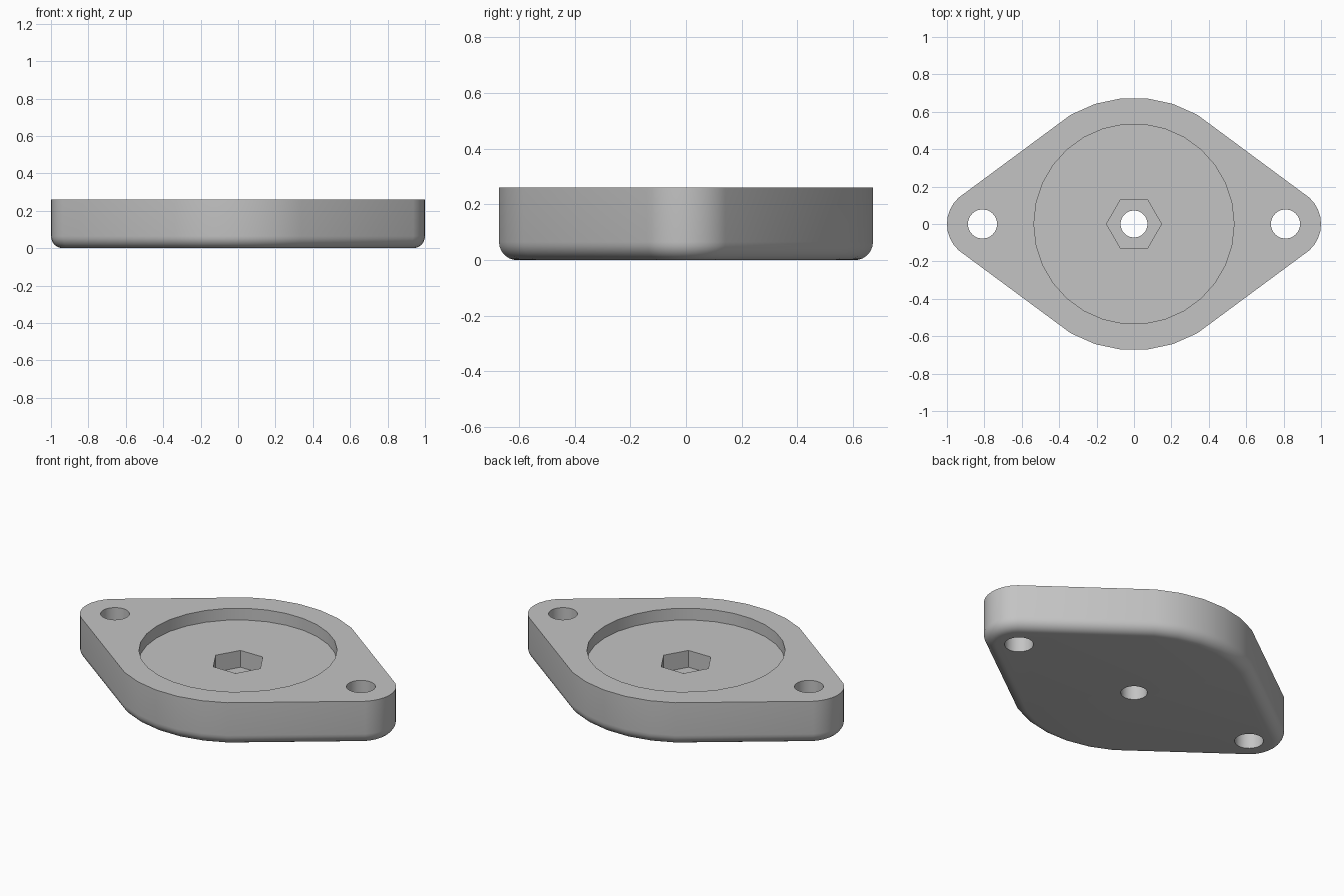
import bpy, bmesh, math

cube = bpy.data.objects.get("Cube")
if cube:
    bpy.data.objects.remove(cube, do_unlink=True)

HEIGHT, FILLET = 0.26, 0.065
CENTRE_R, LUG_R, LUG_X = 0.675, 0.19, 0.81

grey = bpy.data.materials.new("plain grey")
grey.use_nodes = True
colour = (0.55, 0.55, 0.55, 1)
grey.diffuse_color = colour
grey.node_tree.nodes["Principled BSDF"].inputs["Base Color"].default_value = colour


def loft(name, rings):
    """Closed solid through a stack of (points, z) rings, listed upwards."""
    bm = bmesh.new()
    loops = [[bm.verts.new((x, y, z)) for x, y in pts] for pts, z in rings]
    n = len(loops[0])
    for low, high in zip(loops, loops[1:]):
        for i in range(n):
            j = (i + 1) % n
            bm.faces.new((low[i], low[j], high[j], high[i]))
    bm.faces.new(loops[0][::-1])
    bm.faces.new(loops[-1])
    bmesh.ops.recalc_face_normals(bm, faces=bm.faces)
    mesh = bpy.data.meshes.new(name)
    bm.to_mesh(mesh)
    bm.free()
    mesh.materials.append(grey)
    obj = bpy.data.objects.new(name, mesh)
    bpy.context.collection.objects.link(obj)
    return obj


def arc(cx, radius, first, last, step=12):
    return [(cx + radius * math.cos(math.radians(a)), radius * math.sin(math.radians(a)))
            for a in range(first, last + 1, step)]


def outline(inset):
    """Round centre blended by straight sides into two small lugs."""
    big, small = CENTRE_R - inset, LUG_R - inset
    return (arc(LUG_X, small, -48, 48) + arc(0, big, 60, 120)
            + arc(-LUG_X, small, 132, 228) + arc(0, big, 240, 300))


# Flange body with a rounded lower edge
rings = []
for k in range(8):
    t = math.radians(90 * k / 7)
    rings.append((outline(FILLET * (1 - math.sin(t))), FILLET * (1 - math.cos(t))))
rings.append((outline(0), HEIGHT))
body = loft("flange_plate", rings)


# Recess, nut pocket and through holes
def cut(name, cx, radius, sides, bottom):
    step = 360 // sides
    pts = arc(cx, radius, 0, 360 - step, step)
    cutter = loft(name, [(pts, bottom), (pts, HEIGHT + 0.1)])
    cutter.hide_render = True
    mod = body.modifiers.new(name, "BOOLEAN")
    mod.operation = "DIFFERENCE"
    mod.solver = "EXACT"
    mod.object = cutter
    bpy.context.view_layer.objects.active = body
    bpy.ops.object.modifier_apply(modifier=name)
    bpy.data.objects.remove(cutter, do_unlink=True)


cut("round_recess", 0, 0.535, 30, 0.19)
cut("hex_pocket", 0, 0.147, 6, 0.09)
cut("centre_hole", 0, 0.072, 30, -0.1)
for side in (-1, 1):
    cut("lug_hole", side * LUG_X, 0.078, 30, -0.1)

# Smooth the curved walls, keep the rims sharp
bpy.ops.object.select_all(action="DESELECT")
body.select_set(True)
bpy.context.view_layer.objects.active = body
bpy.ops.object.shade_smooth_by_angle(angle=math.radians(30))
